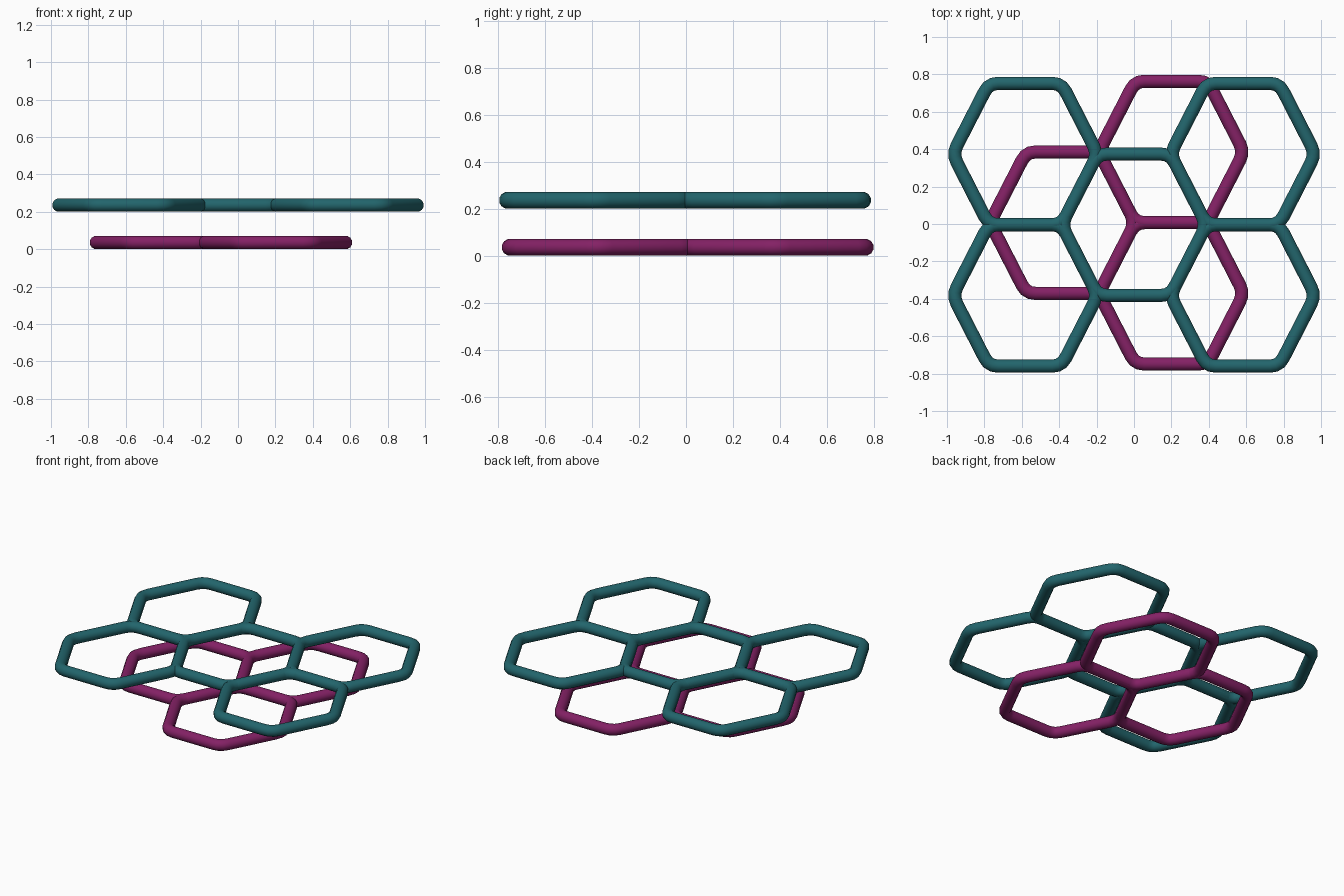
import bpy, bmesh
from math import pi, cos, sin
from mathutils import Vector

cube = bpy.data.objects.get("Cube")
if cube:
    bpy.data.objects.remove(cube)

R = 0.388       # hexagon corner radius along x
H = 0.378       # half height along y
TUBE = 0.036    # tube radius
SIDES = 12
CUT = 0.05      # length of straight edge replaced by each rounded corner


def material(name, rgb):
    m = bpy.data.materials.new(name)
    m.use_nodes = True
    m.diffuse_color = (*rgb, 1)
    bsdf = next(n for n in m.node_tree.nodes if n.type == 'BSDF_PRINCIPLED')
    bsdf.inputs["Base Color"].default_value = (*rgb, 1)
    return m


def rounded_hexagon():
    """Centre line of one cell, each corner softened with a short arc."""
    corners = [Vector(p) for p in ((R, 0), (R / 2, H), (-R / 2, H),
                                   (-R, 0), (-R / 2, -H), (R / 2, -H))]
    path = []
    for i, c in enumerate(corners):
        a = c + (corners[i - 1] - c).normalized() * CUT
        b = c + (corners[(i + 1) % 6] - c).normalized() * CUT
        for t in (0, 1 / 3, 2 / 3, 1):
            path.append(a * (1 - t) ** 2 + c * 2 * t * (1 - t) + b * t * t)
    return path


def hexagon_ring(name, centre, mat):
    """Sweep a round section along the closed cell outline."""
    path = rounded_hexagon()
    n = len(path)
    bm = bmesh.new()
    rings = []
    for i, p in enumerate(path):
        into = (p - path[i - 1]).normalized()
        out = (path[(i + 1) % n] - p).normalized()
        along = (into + out).normalized()
        side = Vector((along.y, -along.x)) / along.dot(out)
        ring = []
        for k in range(SIDES):
            a = 2 * pi * (k + 0.5) / SIDES
            q = p + side * TUBE * cos(a)
            ring.append(bm.verts.new((q.x, q.y, TUBE * sin(a))))
        rings.append(ring)
    for i in range(n):
        r, s = rings[i], rings[(i + 1) % n]
        for k in range(SIDES):
            j = (k + 1) % SIDES
            bm.faces.new((r[k], s[k], s[j], r[j]))
    bmesh.ops.recalc_face_normals(bm, faces=bm.faces)
    for f in bm.faces:
        f.smooth = True
    mesh = bpy.data.meshes.new(name)
    bm.to_mesh(mesh)
    bm.free()
    mesh.materials.append(mat)
    ob = bpy.data.objects.new(name, mesh)
    ob.location = centre
    bpy.context.collection.objects.link(ob)


teal = material("teal", (0.016, 0.13, 0.15))
magenta = material("magenta", (0.23, 0.015, 0.13))

# Upper lattice: a middle cell with one cell on each diagonal
for i, (u, v) in enumerate(((0, 0), (-1, 1), (-1, -1), (1, 1), (1, -1))):
    hexagon_ring(f"upper_cell_{i + 1}",
                 (u * 1.5 * R, v * H - 0.004, 0.236), teal)

# Lower lattice: three cells meeting at one corner
for i, (u, v) in enumerate(((-1, 0), (0, 1), (0, -1))):
    hexagon_ring(f"lower_cell_{i + 1}",
                 (0.2 + u * 1.5 * R, v * H + 0.007, TUBE), magenta)
